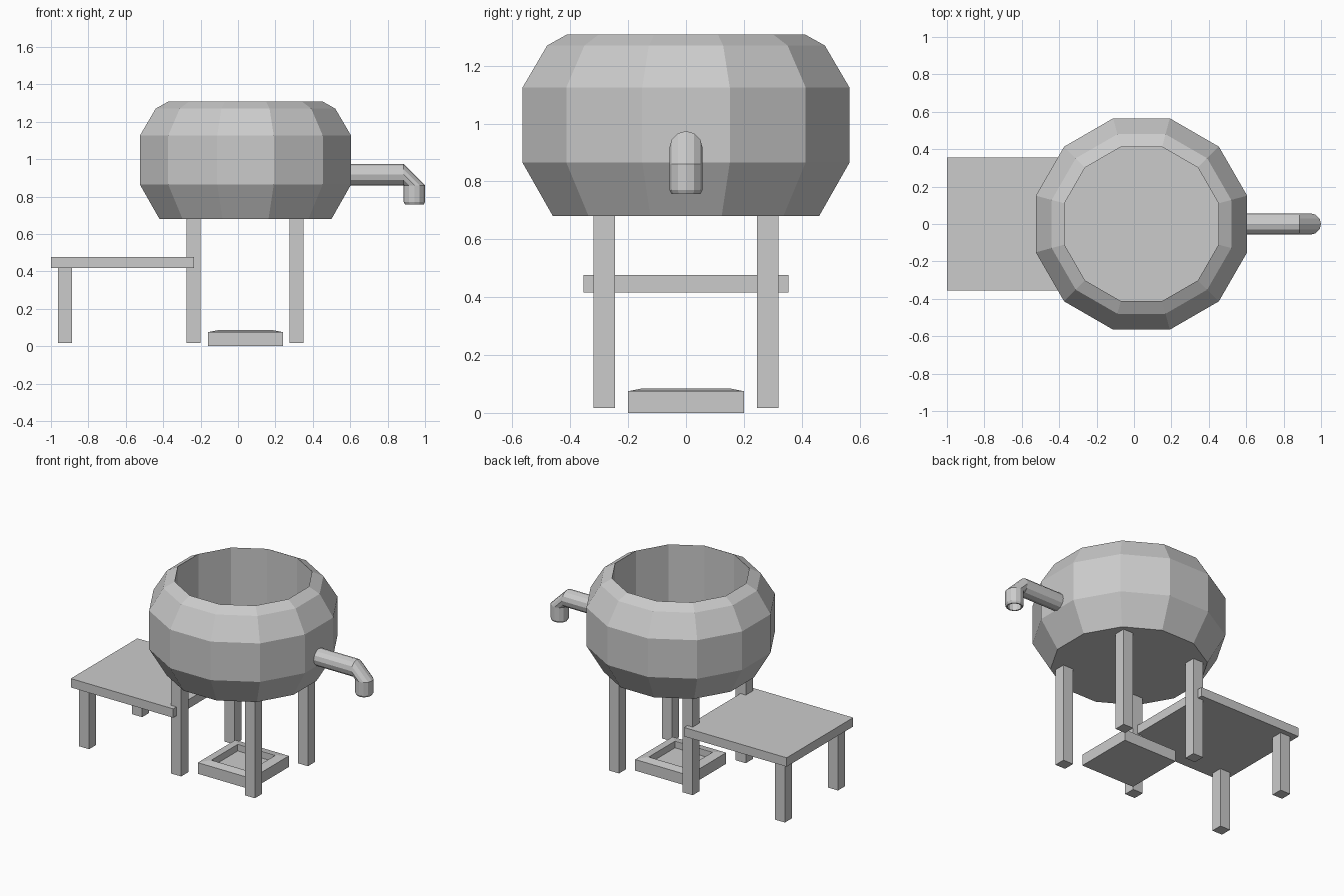
import bpy, bmesh
from math import cos, sin, pi, radians

if "Cube" in bpy.data.objects:
    bpy.data.objects.remove(bpy.data.objects["Cube"])

CX = 0.04  # centre of the bowl and its stand


def loft(name, rings):
    """Skin a closed solid through rings that share one vertex count."""
    bm = bmesh.new()
    loops = [[bm.verts.new(p) for p in ring] for ring in rings]
    n = len(loops[0])
    for a, b in zip(loops, loops[1:]):
        for i in range(n):
            j = (i + 1) % n
            bm.faces.new((a[i], a[j], b[j], b[i]))
    bm.faces.new(loops[0][::-1])
    bm.faces.new(loops[-1])
    bmesh.ops.remove_doubles(bm, verts=bm.verts, dist=1e-5)
    bmesh.ops.recalc_face_normals(bm, faces=bm.faces)
    mesh = bpy.data.meshes.new(name)
    bm.to_mesh(mesh)
    bm.free()
    ob = bpy.data.objects.new(name, mesh)
    bpy.context.collection.objects.link(ob)
    return ob


def lathe(name, profile, sides, cx):
    """Turn (flat half-width, z) pairs into a prism with flats facing the axes."""
    half = pi / sides
    return loft(name, [[(cx + w / cos(half) * cos(half + 2 * half * i),
                         w / cos(half) * sin(half + 2 * half * i), z)
                        for i in range(sides)] for w, z in profile])


def box(name, x0, x1, y0, y1, z0, z1):
    return loft(name, [[(x0, y0, z), (x1, y0, z), (x1, y1, z), (x0, y1, z)]
                       for z in (z0, z1)])


# Faceted open bowl with a straight-sided well
lathe("bowl", [(0.46, 0.68), (0.565, 0.865), (0.565, 1.125), (0.48, 1.27),
               (0.412, 1.308), (0.412, 0.74)], 12, CX)

# Spout: horizontal pipe, mitred elbow, hollow downturned end
SIDES, R, PX, PZ = 12, 0.057, 0.943, 0.917
angles = [2 * pi * i / SIDES for i in range(SIDES)]
across = [[(x, R * sin(a), PZ + R * cos(a)) for a in angles] for x in (0.57, PX - R)]
down = [[(PX + r * cos(a), r * sin(a), z) for a in angles]
        for r, z in ((R, PZ - R), (R, 0.77), (0.05, 0.757), (0.042, 0.757), (0.042, 0.84))]
loft("spout", across + down)

# Legs of the bowl stand and the outer legs of the side table
H = 0.0375
for side, y in (("front", -0.283), ("back", 0.283)):
    for label, x, top in (("left_bowl", CX - 0.277, 0.69),
                          ("right_bowl", CX + 0.273, 0.69),
                          ("table", -0.925, 0.42)):
        box(f"{side}_{label}_leg", x - H, x + H, y - H, y + H, 0.017, top)

# Side table top
box("table_top", -1.0, -0.235, -0.355, 0.355, 0.417, 0.477)

# Square tray with a sloping rim on the ground
lathe("tray", [(0.2, 0.0), (0.2, 0.075), (0.15, 0.085), (0.14, 0.085),
               (0.14, 0.04)], 4, CX)
